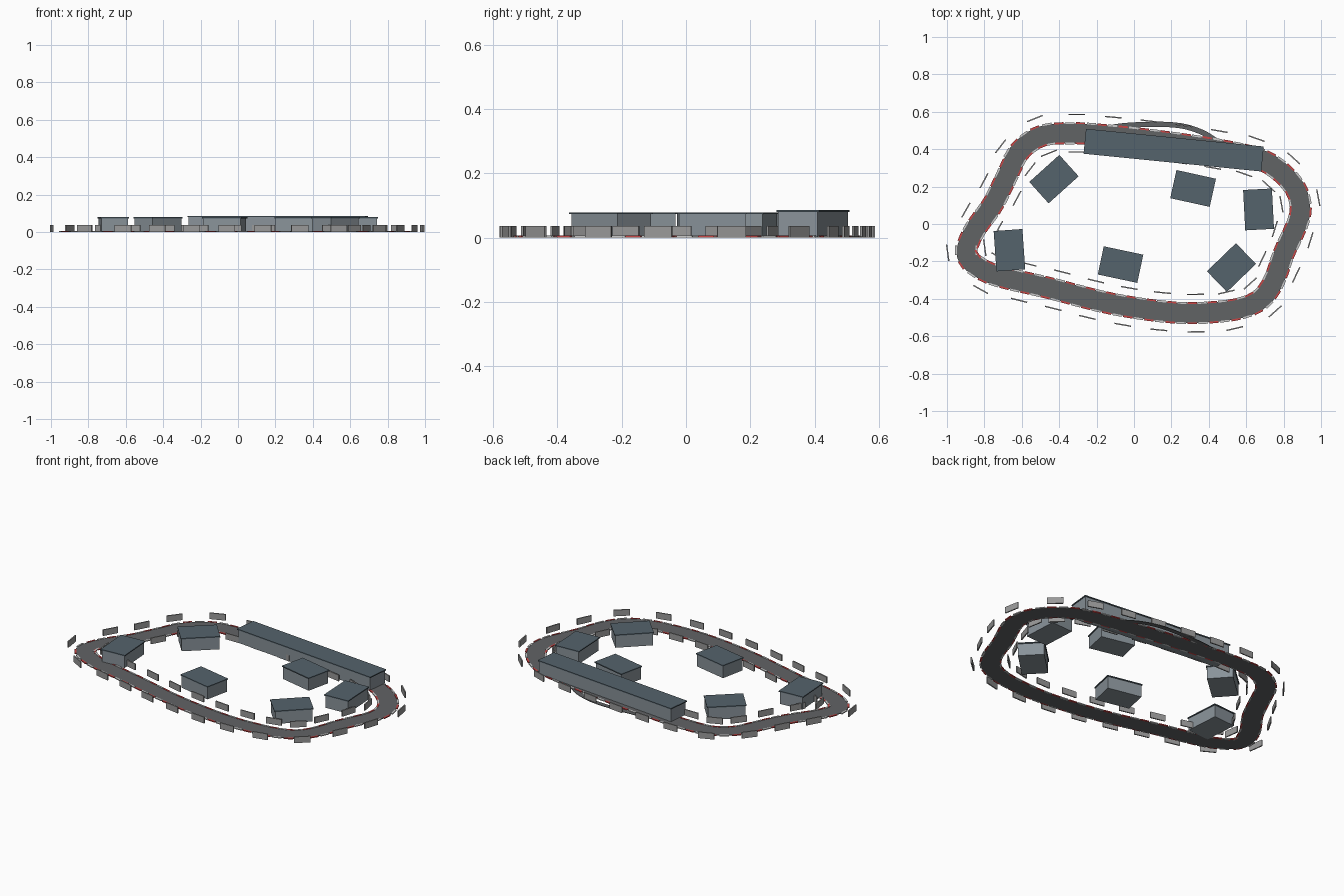
import bpy, bmesh, math
from mathutils import Vector, Matrix

if "Cube" in bpy.data.objects:
    bpy.data.objects.remove(bpy.data.objects["Cube"])


def material(name, r, g, b):
    m = bpy.data.materials.new(name)
    m.diffuse_color = (r, g, b, 1)
    m.use_nodes = True
    m.node_tree.nodes["Principled BSDF"].inputs["Base Color"].default_value = m.diffuse_color
    return m


ASPHALT = material("asphalt", 0.12, 0.125, 0.13)
ROOF = material("roof_slate", 0.09, 0.125, 0.15)
WALL = material("wall_blue_grey", 0.25, 0.29, 0.32)
RED = material("kerb_red", 0.6, 0.06, 0.06)
WHITE = material("kerb_white", 0.6, 0.6, 0.6)
CONCRETE = material("concrete", 0.32, 0.32, 0.32)


def finish(bm, name, mat):
    bmesh.ops.recalc_face_normals(bm, faces=bm.faces)
    me = bpy.data.meshes.new(name)
    bm.to_mesh(me)
    bm.free()
    ob = bpy.data.objects.new(name, me)
    me.materials.append(mat)
    bpy.context.collection.objects.link(ob)
    return ob


def add_box(bm, x, y, z0, z1, length, width, angle):
    mat = (Matrix.Translation((x, y, (z0 + z1) / 2)) @ Matrix.Rotation(angle, 4, 'Z')
           @ Matrix.Diagonal((length, width, z1 - z0, 1)))
    bmesh.ops.create_cube(bm, size=1, matrix=mat)


def spline(pts, closed, steps=8):
    """Catmull-Rom curve through the points."""
    n, out = len(pts), []
    get = (lambda i: Vector(pts[i % n])) if closed else (lambda i: Vector(pts[max(0, min(n - 1, i))]))
    for i in range(n if closed else n - 1):
        a, b, c, d = (get(i + k) for k in (-1, 0, 1, 2))
        for s in range(steps):
            t = s / steps
            out.append(0.5 * (2 * b + (c - a) * t + (2 * a - 5 * b + 4 * c - d) * t * t
                              + (3 * b - a - 3 * c + d) * t ** 3))
    if not closed:
        out.append(get(n - 1))
    return out


def resample(path, count):
    """Evenly spaced (point, tangent) pairs round a closed path."""
    loop = path + [path[0]]
    lens = [(loop[i + 1] - loop[i]).length for i in range(len(path))]
    step, out, i, start = sum(lens) / count, [], 0, 0.0
    for k in range(count):
        while start + lens[i] < k * step:
            start += lens[i]
            i += 1
        p = loop[i].lerp(loop[i + 1], (k * step - start) / lens[i])
        out.append(p)
    return [(out[k], (out[(k + 1) % count] - out[k - 1]).normalized()) for k in range(count)]


def ribbon(name, frames, half, z0, z1, closed, mat):
    bm = bmesh.new()
    rings = []
    for p, t in frames:
        n = Vector((-t.y, t.x)) * half
        rings.append([bm.verts.new((*q, z)) for q, z in
                      ((p + n, z0), (p - n, z0), (p - n, z1), (p + n, z1))])
    for i in range(len(rings) if closed else len(rings) - 1):
        a, b = rings[i], rings[(i + 1) % len(rings)]
        for k in range(4):
            bm.faces.new((a[k], a[(k + 1) % 4], b[(k + 1) % 4], b[k]))
    if not closed:
        bm.faces.new(rings[0])
        bm.faces.new(rings[-1])
    return finish(bm, name, mat)


# Circuit centre line, clockwise from the left hairpin
LINE = [(-.897, -.14), (-.85, -.03), (-.755, .105), (-.675, .265), (-.61, .39), (-.49, .472),
        (-.32, .485), (-.18, .477), (.08, .45), (.35, .413), (.55, .378), (.69, .34),
        (.80, .265), (.873, .17), (.89, .065), (.86, -.03), (.80, -.16), (.75, -.30),
        (.68, -.40), (.565, -.452), (.40, -.473), (.24, -.475), (.03, -.452), (-.185, -.412),
        (-.45, -.343), (-.72, -.28), (-.825, -.235), (-.88, -.19)]
path = spline(LINE, True)
ribbon("track", resample(path, 160), 0.052, 0, 0.004, True, ASPHALT)

# Pit lane bulging outside the top straight
pit = spline([(-.2, .48), (-.1, .52), (.1, .533), (.25, .525), (.36, .492), (.44, .445), (.5, .4)], False, 6)
frames = [(p, (pit[min(i + 1, len(pit) - 1)] - pit[max(i - 1, 0)]).normalized())
          for i, p in enumerate(pit)]
ribbon("pit_lane", frames, 0.014, 0, 0.003, False, ASPHALT)

# Alternating kerb blocks on both track edges
kerbs = {"red_kerbs": (bmesh.new(), RED), "white_kerbs": (bmesh.new(), WHITE)}
for i, (p, t) in enumerate(resample(path, 80)):
    bm = kerbs["red_kerbs" if i % 2 else "white_kerbs"][0]
    for side in (-1, 1):
        q = p + Vector((-t.y, t.x)) * 0.054 * side
        add_box(bm, q.x, q.y, 0, 0.006, 0.05, 0.01, math.atan2(t.y, t.x))
for name, (bm, mat) in kerbs.items():
    finish(bm, name, mat)

# Safety barriers on both sides
bm = bmesh.new()
for p, t in resample(path, 24):
    for side in (-1, 1):
        q = p + Vector((-t.y, t.x)) * 0.1 * side
        add_box(bm, q.x, q.y, 0, 0.037, 0.09, 0.007, math.atan2(t.y, t.x))
finish(bm, "barriers", CONCRETE)

# Pit building: five adjoining garages under one roof slab
ang = math.radians(-5.7)
walls, roof = bmesh.new(), bmesh.new()
for i in range(5):
    d = (i - 2) * 0.189
    add_box(walls, .212 + d * math.cos(ang), .395 + d * math.sin(ang), 0.002, 0.08, 0.189, 0.124, ang)
add_box(roof, .212, .395, 0.08, 0.086, 0.955, 0.134, ang)
finish(walls, "pit_garages", WALL)
finish(roof, "pit_roof", ROOF)

# Infield buildings: x, y, rotation
BUILDINGS = [(-.428, .24, 42), (.316, .19, -12.5), (.666, .078, -87),
             (-.666, -.14, -86), (-.072, -.217, -12), (.521, -.233, 44)]
for i, (x, y, a) in enumerate(BUILDINGS, 1):
    walls, roof = bmesh.new(), bmesh.new()
    add_box(walls, x, y, 0, 0.073, 0.206, 0.144, math.radians(a))
    add_box(roof, x, y, 0.073, 0.079, 0.216, 0.154, math.radians(a))
    finish(walls, f"building_{i}_walls", WALL)
    finish(roof, f"building_{i}_roof", ROOF)
